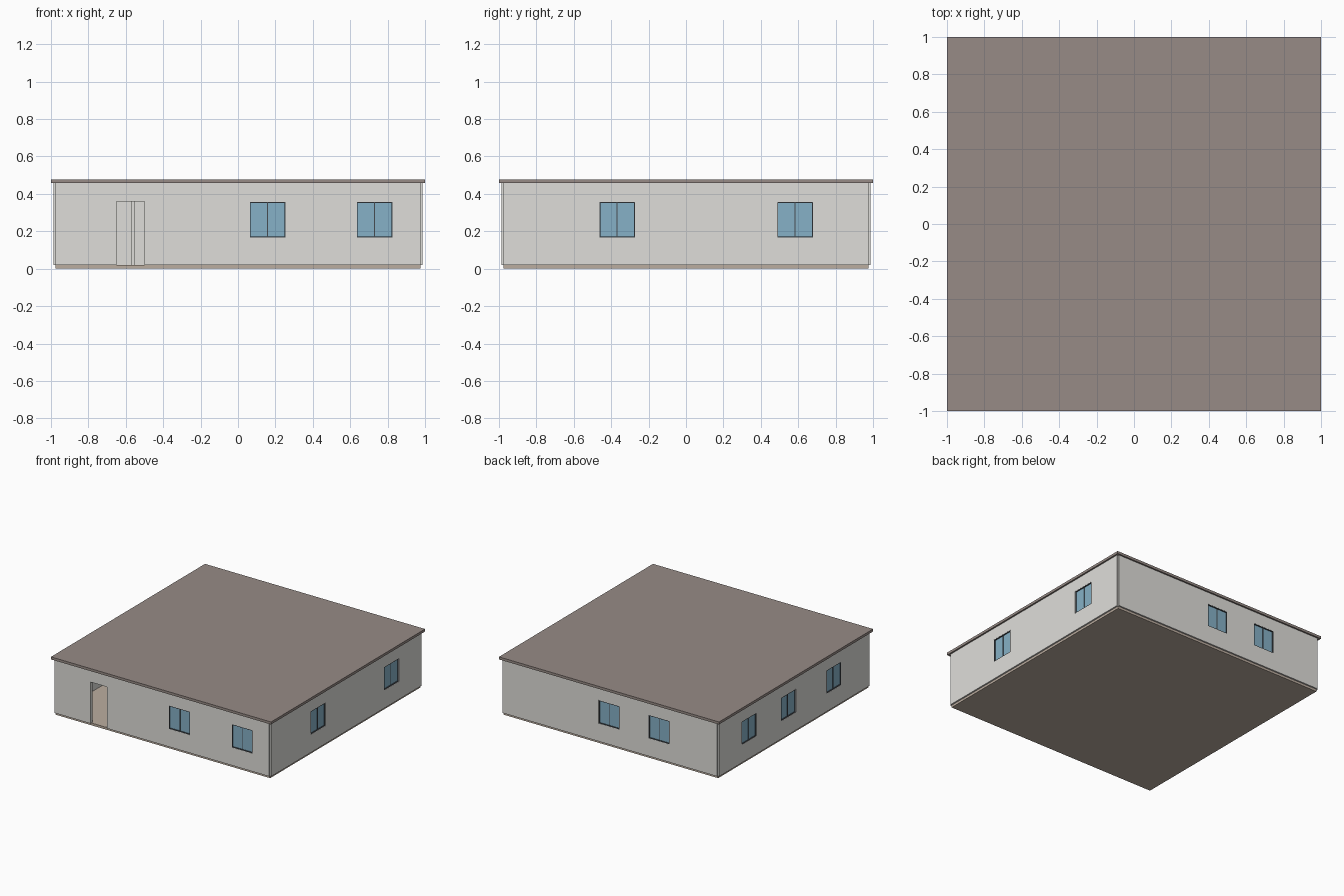
import bpy, bmesh
from math import atan2
from mathutils import Matrix, Vector

if "Cube" in bpy.data.objects:
    bpy.data.objects.remove(bpy.data.objects["Cube"])

E = 0.975          # wall centreline
T = 0.025          # wall thickness
Z0, Z1 = 0.019, 0.457
WIN_W, WIN_Z0, WIN_Z1 = 0.19, 0.167, 0.357
DOOR_TOP = 0.36


def material(name, rgb):
    m = bpy.data.materials.new(name)
    m.diffuse_color = (*rgb, 1)
    m.use_nodes = True
    m.node_tree.nodes["Principled BSDF"].inputs["Base Color"].default_value = m.diffuse_color
    return m


WALL = material("plaster", (0.74, 0.73, 0.70))
ROOF = material("roof_brown", (0.31, 0.26, 0.24))
FLOOR = material("floor_beige", (0.50, 0.42, 0.35))
GLASS = material("glass_blue", (0.24, 0.44, 0.57))
FRAME = material("frame_dark", (0.06, 0.07, 0.08))


def boxes(name, specs, mat=None, matrix=Matrix()):
    """One object made of axis-aligned boxes given as (low corner, high corner)."""
    bm = bmesh.new()
    for lo, hi in specs:
        lo, hi = Vector(lo), Vector(hi)
        size = Matrix.Diagonal((*(hi - lo), 1))
        bmesh.ops.create_cube(bm, size=1, matrix=Matrix.Translation((lo + hi) / 2) @ size)
    me = bpy.data.meshes.new(name)
    bm.to_mesh(me)
    bm.free()
    ob = bpy.data.objects.new(name, me)
    ob.matrix_world = matrix
    bpy.context.collection.objects.link(ob)
    if mat:
        me.materials.append(mat)
    return ob


def window(name, u, matrix):
    """Thin dark frame with a centre mullion and a recessed pane, centred at u."""
    a, b, f, d = u - WIN_W / 2, u + WIN_W / 2, 0.005, T / 2 - 0.001
    boxes(name + "_frame", [
        ((a, -d, WIN_Z0), (a + f, d, WIN_Z1)),
        ((b - f, -d, WIN_Z0), (b, d, WIN_Z1)),
        ((a + f, -d, WIN_Z0), (b - f, d, WIN_Z0 + f)),
        ((a + f, -d, WIN_Z1 - f), (b - f, d, WIN_Z1)),
        ((u - f / 2, -0.006, WIN_Z0 + f), (u + f / 2, 0.006, WIN_Z1 - f)),
    ], FRAME, matrix)
    boxes(name + "_glass", [((a + f, -0.003, WIN_Z0 + f), (b - f, 0.003, WIN_Z1 - f))],
          GLASS, matrix)


def wall(name, p, q, windows=(), doors=()):
    """Wall from p to q; openings are given by their centre x or y coordinate."""
    p, q = Vector((*p, 0)), Vector((*q, 0))
    d = q - p
    start = p.x if abs(d.x) > abs(d.y) else p.y
    mx = Matrix.Translation(p) @ Matrix.Rotation(atan2(d.y, d.x), 4, 'Z')
    ob = boxes(name, [((0, -T / 2, Z0), (d.length, T / 2, Z1))], WALL, mx)
    cuts = []
    for i, c in enumerate(windows):
        u = c - start
        cuts.append(((u - WIN_W / 2, -T, WIN_Z0), (u + WIN_W / 2, T, WIN_Z1)))
        window(f"{name}_window_{i + 1}", u, mx)
    for c, w in doors:
        u = c - start
        cuts.append(((u - w / 2, -T, -0.1), (u + w / 2, T, DOOR_TOP)))
    if cuts:
        cutter = boxes(name + "_cutter", cuts, None, mx)
        mod = ob.modifiers.new("openings", 'BOOLEAN')
        mod.operation, mod.solver, mod.object = 'DIFFERENCE', 'EXACT', cutter
        # bake the openings and drop the cutter
        bpy.context.view_layer.update()
        me = bpy.data.meshes.new_from_object(ob.evaluated_get(bpy.context.evaluated_depsgraph_get()))
        ob.modifiers.clear()
        ob.data = me
        bpy.data.objects.remove(cutter)


# floor slab and flat roof
boxes("floor_slab", [((-E, -E, 0), (E, E, Z0))], FLOOR)
boxes("flat_roof", [((-1, -1, Z1), (1, 1, 0.478))], ROOF)

# outer walls, meeting on their centrelines so the corners stay notched
wall("front_wall", (-E, -E), (E, -E), (0.158, 0.73), [(-0.575, 0.15)])
wall("back_wall", (-E, E), (E, E), (-0.447, 0.007))
wall("right_wall", (E, -E), (E, E), (-0.368, 0.583))
wall("left_wall", (-E, -E), (-E, E), (-0.51, 0.08, 0.59))

# inner partitions
W = 0.13
wall("hall_partition", (-0.169, -E), (-0.169, -0.045))
wall("front_right_partition", (0.485, -E), (0.485, 0.205), (), [(0.08, W)])
wall("front_middle_partition", (-0.169, -0.045), (0.485, -0.045), (), [(0.16, W)])
wall("side_room_front_partition", (-E, -0.045), (-0.567, -0.045))
wall("side_room_end_partition", (-0.567, -0.045), (-0.567, 0.205), (), [(0.08, W)])
wall("rear_partition", (-E, 0.205), (E, 0.205), (), [(-0.77, W), (-0.42, W), (0.0, W), (0.42, W)])
for label, x in (("left", -0.567), ("middle", -0.335), ("right", 0.345)):
    wall(f"rear_{label}_partition", (x, 0.205), (x, E))
